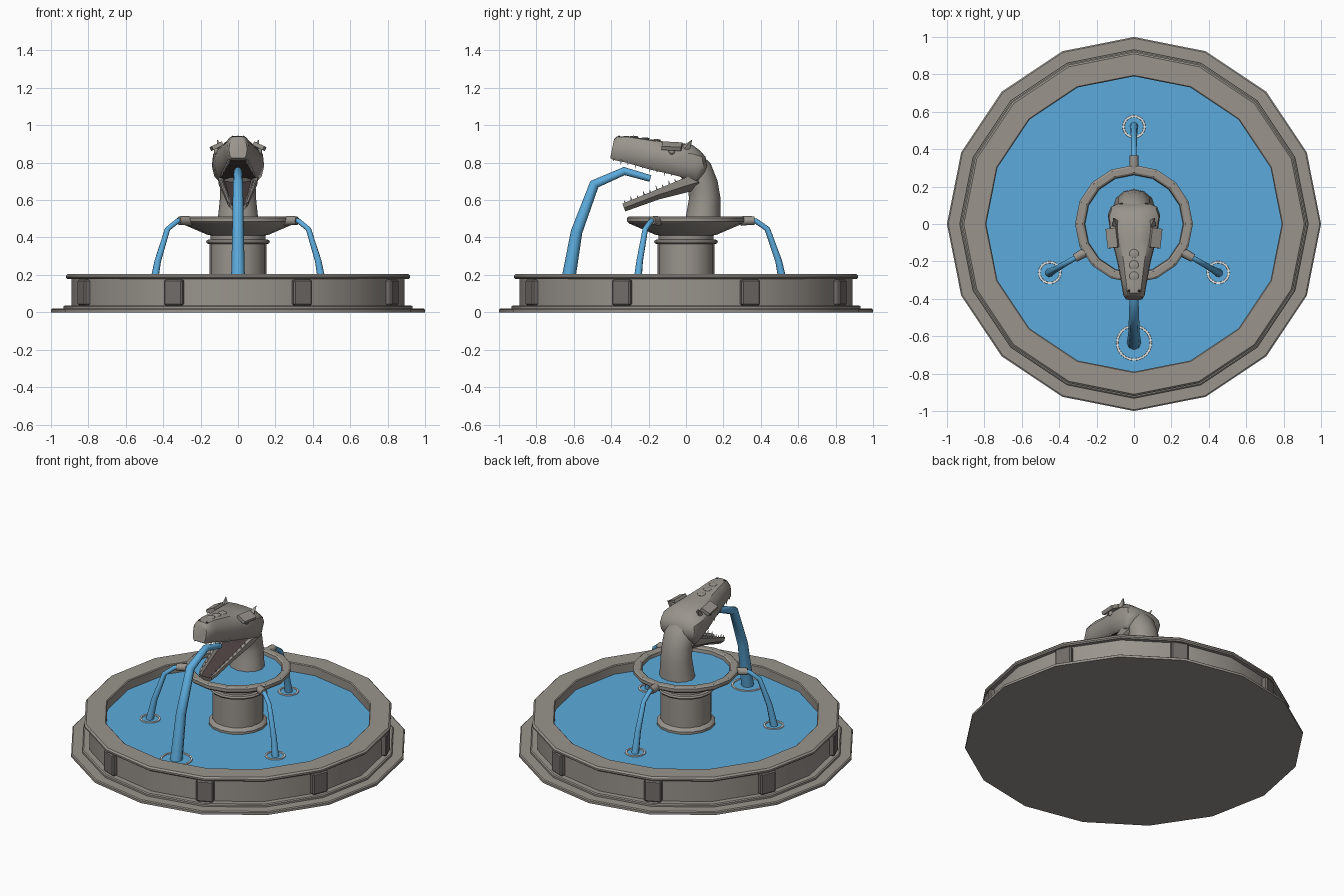
import bpy, bmesh, math
from mathutils import Vector, Matrix

if "Cube" in bpy.data.objects:
    bpy.data.objects.remove(bpy.data.objects["Cube"])


def material(name, rgb):
    m = bpy.data.materials.new(name)
    m.diffuse_color = (*rgb, 1)
    m.use_nodes = True
    m.node_tree.nodes["Principled BSDF"].inputs["Base Color"].default_value = m.diffuse_color
    return m


STONE = material("stone grey", (0.32, 0.295, 0.265))
PILASTER = material("pilaster grey", (0.17, 0.155, 0.142))
WATER = material("water blue", (0.108, 0.41, 0.72))
FOAM = material("white", (0.95, 0.95, 0.94))
MOUTH = material("mouth brown", (0.07, 0.05, 0.05))
DARK = material("dark grey", (0.05, 0.045, 0.045))


def finish(name, bm, mats, angle=30):
    bmesh.ops.recalc_face_normals(bm, faces=bm.faces)
    me = bpy.data.meshes.new(name)
    bm.to_mesh(me)
    bm.free()
    for m in mats:
        me.materials.append(m)
    ob = bpy.data.objects.new(name, me)
    bpy.context.collection.objects.link(ob)
    bpy.ops.object.select_all(action='DESELECT')
    ob.select_set(True)
    bpy.context.view_layer.objects.active = ob
    bpy.ops.object.shade_smooth_by_angle(angle=math.radians(angle))
    return ob


def loft(bm, rings, cap=True):
    """Skin a list of closed rings."""
    vs = [[bm.verts.new(p) for p in r] for r in rings]
    n = len(vs[0])
    for a, b in zip(vs, vs[1:]):
        for i in range(n):
            j = (i + 1) % n
            bm.faces.new((a[i], a[j], b[j], b[i]))
    if cap:
        bm.faces.new(vs[0])
        bm.faces.new(vs[-1])


def lathe(name, profile, n, mat, center=(0, 0), cap=True):
    bm = bmesh.new()
    loft(bm, [[(center[0] + r * math.cos(2 * math.pi * i / n),
                center[1] + r * math.sin(2 * math.pi * i / n), z)
               for i in range(n)] for r, z in profile], cap)
    return finish(name, bm, [mat])


def tube(name, path, n, mat, heading=0, wide=1.0):
    """Sweep (distance, height, radius) points in the upright plane facing heading."""
    out = Vector((math.cos(heading), math.sin(heading), 0))
    side = Vector((-out.y, out.x, 0))
    up = Vector((0, 0, 1))
    pts = [out * d + up * z for d, z, r in path]
    rings = []
    for k, (d, z, r) in enumerate(path):
        t = (pts[min(k + 1, len(pts) - 1)] - pts[max(k - 1, 0)]).normalized()
        nor = side.cross(t)
        rings.append([pts[k] + side * (wide * r * math.cos(2 * math.pi * i / n))
                      + nor * (r * math.sin(2 * math.pi * i / n)) for i in range(n)])
    bm = bmesh.new()
    loft(bm, rings)
    return finish(name, bm, [mat], 50)


def add_box(bm, size, matrix):
    bmesh.ops.create_cube(bm, size=1, matrix=matrix @ Matrix.Diagonal((*size, 1)))


def add_cone(bm, base, tip, r, n=5):
    base, tip = Vector(base), Vector(tip)
    d = tip - base
    mat = Matrix.Translation((base + tip) / 2) @ d.to_track_quat('Z', 'Y').to_matrix().to_4x4()
    bmesh.ops.create_cone(bm, cap_ends=True, segments=n, radius1=r, radius2=0.001,
                          depth=d.length, matrix=mat)


LEVEL = .146  # basin water height


def foam_ring(name, x, y, r):
    lathe(name, [(r - .006, LEVEL), (r - .005, LEVEL + .006), (r + .005, LEVEL + .006),
                 (r + .006, LEVEL)], 24, FOAM, (x, y), False)


# Basin with slab, step, wall, rim and inner wall
lathe("basin", [(1, 0), (1, .015), (.993, .02), (.932, .02), (.932, .032), (.925, .037), (.89, .037),
                (.89, .178), (.912, .178), (.92, .185), (.92, .195), (.91, .205), (.795, .205),
                (.79, .2), (.79, .12)], 16, STONE)
lathe("basin_water", [(.795, .125), (.795, LEVEL)], 16, WATER)

# Pilasters on every second corner of the wall
bm = bmesh.new()
for k in range(8):
    rot = Matrix.Rotation(math.radians(22.5 + 45 * k), 4, 'Z')
    add_box(bm, (.05, .105, .138), rot @ Matrix.Translation((.885, 0, .106)))
bmesh.ops.bevel(bm, geom=bm.edges[:], offset=.008, segments=1, affect='EDGES')
finish("pilasters", bm, [PILASTER])

# Column and upper bowl
lathe("column", [(.175, .13), (.175, .16), (.165, .172), (.152, .178), (.152, .365), (.165, .367),
                 (.171, .377), (.165, .387), (.148, .39), (.148, .43)], 16, STONE)
lathe("bowl", [(.14, .41), (.165, .415), (.305, .475), (.315, .485), (.315, .505), (.305, .512),
               (.275, .512), (.265, .505), (.258, .46)], 16, STONE)
lathe("bowl_water", [(.263, .46), (.263, .485)], 16, WATER)

# Three bowl spouts with thin jets and splashes
for k, deg in enumerate((90, -30, 210)):
    a = math.radians(deg)
    tube(f"spout_{k}", [(.29, .487, .025), (.315, .49, .025), (.365, .49, .023)], 8, STONE, a)
    tube(f"jet_{k}", [(.34, .495, .014), (.375, .487, .014), (.435, .445, .015), (.495, .275, .018),
                      (.523, .14, .023)], 8, WATER, a)
    foam_ring(f"splash_{k}", .52 * math.cos(a), .52 * math.sin(a), .056)

# Large jet from the mouth
tube("mouth_jet", [(.19, .715, .018), (.33, .755, .022), (.49, .685, .027), (.585, .43, .031),
                   (.635, .14, .038)], 8, WATER, -math.pi / 2)
foam_ring("mouth_splash", 0, -.635, .09)

# Neck
tube("neck", [(.09, .475, .097), (.095, .54, .09), (.1, .61, .084), (.09, .68, .082), (.06, .75, .085),
              (.01, .80, .08)], 12, STONE, math.pi / 2, 1.15)


# Upper head: sections of top point, bottom point and half width
def section(yt, zt, yb, zb, w, shape):
    top, bot = Vector((0, yt, zt)), Vector((0, yb, zb))
    half = [bot.lerp(top, h) + Vector((w * s, 0, 0)) for s, h in shape]
    return half + [Vector((-p.x, p.y, p.z)) for p in reversed(half)]


HEAD = [(.72, 0), (.9, .12), (1, .42), (.95, .74), (.62, .97), (.25, 1)]
bm = bmesh.new()
loft(bm, [section(*s, HEAD) for s in (
    (-.385, .925, -.405, .825, .048), (-.37, .94, -.39, .815, .057), (-.31, .942, -.32, .80, .068),
    (-.20, .925, -.20, .765, .09), (-.08, .908, -.07, .735, .122), (.03, .898, .06, .70, .14),
    (.08, .86, .10, .75, .124), (.105, .83, .112, .78, .085))])
bmesh.ops.recalc_face_normals(bm, faces=bm.faces)
for f in bm.faces:
    c = f.calc_center_median()
    if f.normal.z < -.85 and -.37 < c.y < .05:
        f.material_index = 1
finish("head", bm, [STONE, MOUTH], 40)

# Lower jaw with a dark trough
JAW = [(.5, 0), (.95, .45), (1, 1), (.78, 1), (.65, .7)]
bm = bmesh.new()
loft(bm, [section(*s, JAW) for s in (
    (-.34, .58, -.325, .54, .045), (-.31, .593, -.295, .55, .056), (-.16, .655, -.14, .605, .082),
    (.0, .722, .02, .645, .108), (.06, .735, .075, .665, .105))])
bmesh.ops.recalc_face_normals(bm, faces=bm.faces)
for f in bm.faces:
    c = f.calc_center_median()
    if f.normal.z > .5 and abs(c.x) < .04:
        f.material_index = 1
finish("lower_jaw", bm, [STONE, MOUTH], 40)

# Teeth along both jaws
bm = bmesh.new()
for s in (-1, 1):
    for i in range(9):
        t = i / 8
        y, z, x = -.385 + .31 * t, .822 - .08 * t, .043 + .045 * t
        add_cone(bm, (s * x, y, z + .006), (s * x, y - .003, z - .014 - .008 * (i % 2)), .006)
        y, z, x = -.325 + .27 * t, .585 + .114 * t, .041 + .048 * t
        add_cone(bm, (s * x, y, z - .004), (s * x, y - .005, z + .013 + .008 * (i % 2)), .006)
finish("teeth", bm, [FOAM])

# Brow plates and short horns
bm = bmesh.new()
for s in (-1, 1):
    brow = Matrix.Translation((s * .115, -.075, .888)) @ Matrix.Rotation(s * .45, 4, 'Y')
    add_box(bm, (.06, .105, .022), brow @ Matrix.Rotation(-s * .12, 4, 'Z'))
    add_cone(bm, (s * .095, .0, .875), (s * .11, .033, .922), .024, 4)
finish("brows_and_horns", bm, [STONE])

# Eyes and nostrils
bm = bmesh.new()
for s in (-1, 1):
    bmesh.ops.create_icosphere(bm, subdivisions=2, radius=.018,
                               matrix=Matrix.Translation((s * .112, -.075, .86)))
finish("eyes", bm, [STONE])
bm = bmesh.new()
for s in (-1, 1):
    bmesh.ops.create_icosphere(bm, subdivisions=1, radius=.009,
                               matrix=Matrix.Translation((s * .028, -.358, .936)))
finish("nostrils", bm, [DARK])

# Scale bumps along the snout
bm = bmesh.new()
for y, z in ((-.16, .919), (-.22, .928), (-.28, .937)):
    bmesh.ops.create_uvsphere(bm, u_segments=10, v_segments=6, radius=1, matrix=Matrix.Translation(
        (0, y, z)) @ Matrix.Diagonal((.026, .026, .007, 1)))
finish("snout_bumps", bm, [STONE])
